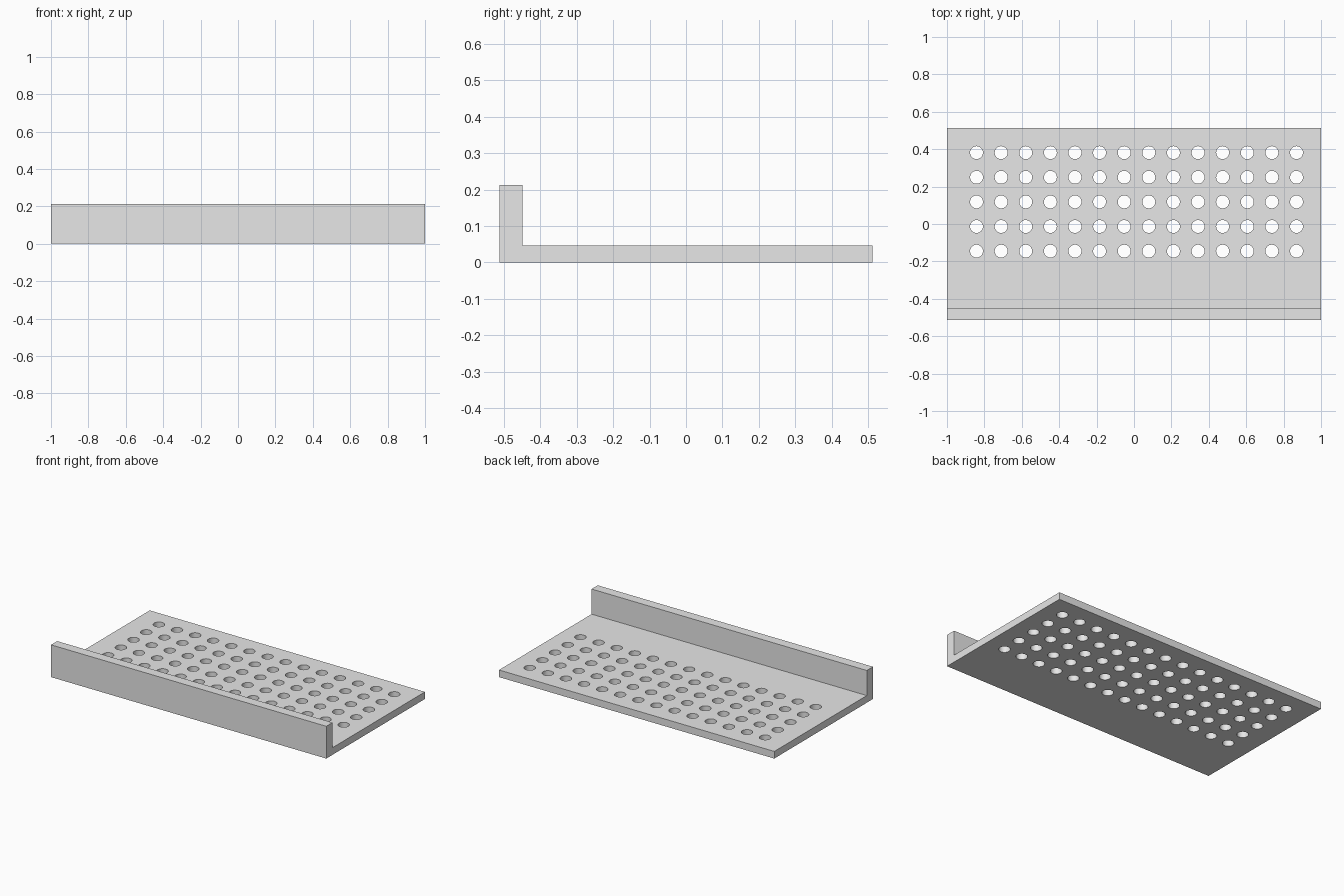
import bpy
import bmesh
from mathutils import Matrix

if "Cube" in bpy.data.objects:
    bpy.data.objects.remove(bpy.data.objects["Cube"], do_unlink=True)

HALF_X, HALF_Y = 1.0, 0.512
BASE_Z, LIP_Z, LIP_Y = 0.047, 0.212, -0.448
COLS, ROWS, PITCH, RADIUS = 14, 5, 0.1316, 0.0345
FIRST_X, FIRST_Y = -0.842, -0.145

grey = bpy.data.materials.new("light_grey")
grey.use_nodes = True
grey.diffuse_color = (0.8, 0.8, 0.8, 1)
grey.node_tree.nodes["Principled BSDF"].inputs["Base Color"].default_value = grey.diffuse_color


def make_object(name, bm):
    bmesh.ops.recalc_face_normals(bm, faces=bm.faces)
    mesh = bpy.data.meshes.new(name)
    bm.to_mesh(mesh)
    bm.free()
    mesh.materials.append(grey)
    obj = bpy.data.objects.new(name, mesh)
    bpy.context.collection.objects.link(obj)
    return obj


# L-shaped shelf: side profile extruded along the width
profile = [(-HALF_Y, 0), (HALF_Y, 0), (HALF_Y, BASE_Z),
           (LIP_Y, BASE_Z), (LIP_Y, LIP_Z), (-HALF_Y, LIP_Z)]
bm = bmesh.new()
side = bm.faces.new([bm.verts.new((-HALF_X, y, z)) for y, z in profile])
ext = bmesh.ops.extrude_face_region(bm, geom=[side])
moved = [g for g in ext["geom"] if isinstance(g, bmesh.types.BMVert)]
bmesh.ops.translate(bm, verts=moved, vec=(2 * HALF_X, 0, 0))
shelf = make_object("perforated_shelf", bm)

# Grid of round through-holes
bm = bmesh.new()
for i in range(COLS):
    for j in range(ROWS):
        bmesh.ops.create_cone(
            bm, cap_ends=True, segments=32, radius1=RADIUS, radius2=RADIUS, depth=0.2,
            matrix=Matrix.Translation((FIRST_X + i * PITCH, FIRST_Y + j * PITCH, BASE_Z / 2)))
cutter = make_object("hole_cutter", bm)
cutter.hide_render = True

cut = shelf.modifiers.new("holes", 'BOOLEAN')
cut.operation = 'DIFFERENCE'
cut.solver = 'EXACT'
cut.object = cutter

# Apply the holes, drop the cutter, and smooth only the hole walls
bpy.ops.object.select_all(action='DESELECT')
shelf.select_set(True)
bpy.context.view_layer.objects.active = shelf
bpy.ops.object.modifier_apply(modifier=cut.name)
bpy.data.objects.remove(cutter, do_unlink=True)
bpy.ops.object.shade_smooth_by_angle()
